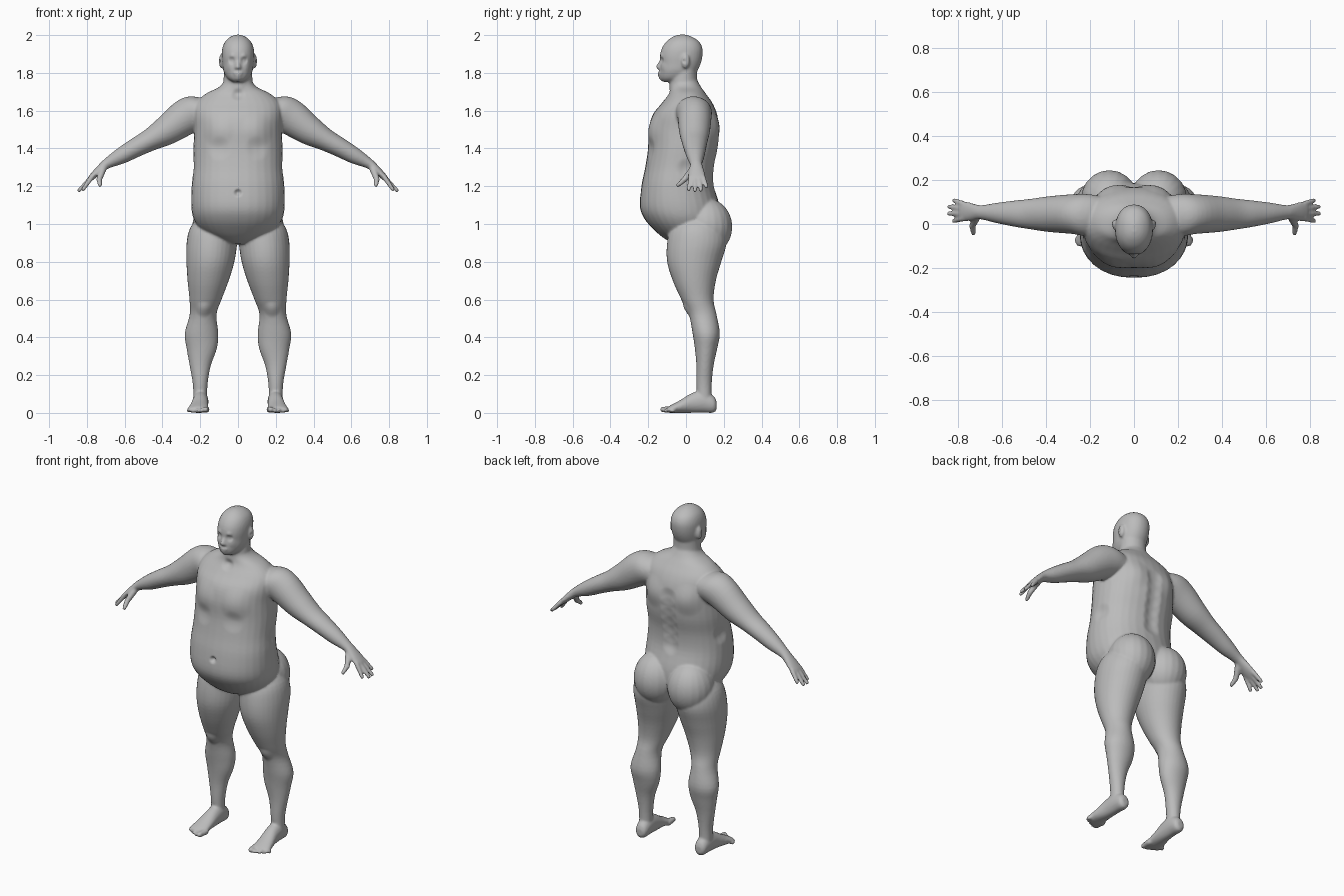
import bpy
import bmesh
from math import cos, sin, pi, copysign
from mathutils import Vector
from mathutils.kdtree import KDTree

X, Y, Z = Vector((1, 0, 0)), Vector((0, 1, 0)), Vector((0, 0, 1))

default_cube = bpy.data.objects.get("Cube")
if default_cube:
    bpy.data.objects.remove(default_cube, do_unlink=True)


def spline(rows, steps=4):
    """Catmull-Rom interpolation through rows of numbers."""
    rows = [Vector(r) for r in rows]
    result = []
    for i in range(len(rows) - 1):
        a, b, c = rows[max(i - 1, 0)], rows[i], rows[i + 1]
        d = rows[min(i + 2, len(rows) - 1)]
        for s in range(steps):
            t = s / steps
            result.append(b + (c - a) * (t / 2)
                          + (a * 2 - b * 5 + c * 4 - d) * (t * t / 2)
                          + (b * 3 - a - c * 3 + d) * (t ** 3 / 2))
    return result + [rows[-1]]


def loft(bm, rows, axis_a, axis_b, power=2.0, sides=32):
    """Closed tube through rows of (x, y, z, radius a, radius b)."""
    def rounded(value):
        return copysign(abs(value) ** (2 / power), value)

    rings = []
    for x, y, z, ra, rb in spline(rows):
        ra, rb = max(ra, 0.004), max(rb, 0.004)
        ring = []
        for k in range(sides):
            angle = 2 * pi * k / sides
            ring.append(bm.verts.new(Vector((x, y, z))
                                     + axis_a * ra * rounded(cos(angle))
                                     + axis_b * rb * rounded(sin(angle))))
        rings.append(ring)
    for low, high in zip(rings, rings[1:]):
        for k in range(sides):
            n = (k + 1) % sides
            bm.faces.new((low[k], low[n], high[n], high[k]))
    bm.faces.new(rings[0])
    bm.faces.new(rings[-1])


def upright(bm, rows, power=2.0):
    """Vertical tube through rows of (z, x, half width, front y, back y)."""
    loft(bm, [(x, (front + back) / 2, z, half, (back - front) / 2)
              for z, x, half, front, back in rows], X, Y, power)


def ellipsoid(bm, centre, radii):
    x, y, z = centre
    rx, ry, rz = radii
    angles = [pi * (i / 8 - .5) for i in range(9)]
    loft(bm, [(x, y, z + rz * sin(a), rx * cos(a), ry * cos(a))
              for a in angles], X, Y, sides=20)


def digit(bm, start, end, r0, r1):
    """Tapered finger, toe or ridge with rounded ends."""
    start, end = Vector(start), Vector(end)
    along = (end - start).normalized()
    across = along.orthogonal().normalized()
    bend = [pi * i / 8 for i in range(5)]
    rows = [(*(start - along * r0 * cos(a)), r0 * sin(a), r0 * sin(a))
            for a in bend]
    rows += [(*(end + along * r1 * cos(a)), r1 * sin(a), r1 * sin(a))
             for a in reversed(bend)]
    loft(bm, rows, across, along.cross(across), sides=16)


# Parts on the left side, mirrored below
bm = bmesh.new()

# Leg
upright(bm, [
    (1.05, .11, .09, -.02, .15), (.98, .125, .128, -.08, .2),
    (.9, .138, .134, -.1, .215), (.8, .146, .127, -.1, .187),
    (.7, .158, .109, -.07, .158), (.6, .172, .085, -.025, .146),
    (.52, .185, .071, .015, .162), (.42, .193, .089, .035, .179),
    (.34, .192, .08, .047, .165), (.25, .2, .056, .055, .146),
    (.15, .2, .039, .055, .136), (.05, .2, .036, .06, .135)])
# Buttock
ellipsoid(bm, (.112, .11, .985), (.13, .135, .15))
# Foot and toes
loft(bm, [
    (.197, .162, .04, .018, .02), (.197, .146, .045, .035, .044),
    (.198, .09, .06, .041, .059), (.2, .03, .052, .043, .052),
    (.206, -.03, .034, .049, .034), (.21, -.075, .022, .055, .022),
    (.212, -.098, .016, .05, .015)], X, Z)
for i in range(5):
    x = .168 + i * .023
    tip = -.122 + .003 * i * i
    r = .018 - .005 * min(i, 1) - .0005 * i
    digit(bm, (x, -.07, r), (x + .004, tip, r), r, r * .85)

# Arm down to the palm
loft(bm, [
    (.1, .04, 1.6, .07, .06), (.2, .04, 1.595, .095, .093),
    (.28, .045, 1.565, .09, .095), (.38, .045, 1.495, .082, .078),
    (.465, .045, 1.445, .07, .059), (.54, .047, 1.405, .06, .051),
    (.62, .05, 1.36, .047, .043), (.69, .053, 1.322, .033, .028),
    (.72, .055, 1.3, .035, .023), (.76, .057, 1.262, .044, .019),
    (.787, .058, 1.236, .041, .014)], Y, Vector((.5, 0, .87)))
# Fingers and thumb
for i, tip in enumerate([(.82, .014, 1.183), (.842, .047, 1.178),
                         (.84, .079, 1.18), (.818, .108, 1.198)]):
    digit(bm, (.775, .025 + .022 * i, 1.247), tip, .0135, .0105)
digit(bm, (.715, .035, 1.29), (.735, -.008, 1.235), .019, .015)
digit(bm, (.735, -.008, 1.235), (.731, -.042, 1.206), .015, .011)

# Ear
ellipsoid(bm, (.088, -.002, 1.862), (.013, .022, .037))

# Mirror to the right side
copy = bmesh.ops.duplicate(bm, geom=bm.verts[:] + bm.edges[:] + bm.faces[:])
for v in copy["geom"]:
    if isinstance(v, bmesh.types.BMVert):
        v.co.x = -v.co.x

# Trunk with overhanging belly
upright(bm, [
    (.895, 0, .05, -.06, .09), (.92, 0, .125, -.11, .14),
    (.96, 0, .19, -.16, .17), (1.02, 0, .232, -.215, .185),
    (1.09, 0, .247, -.244, .18), (1.2, 0, .245, -.236, .15),
    (1.3, 0, .236, -.216, .15), (1.4, 0, .236, -.201, .17),
    (1.5, 0, .232, -.198, .178), (1.58, 0, .235, -.175, .165),
    (1.64, 0, .225, -.128, .14), (1.69, 0, .17, -.092, .105),
    (1.725, 0, .1, -.085, .08), (1.76, 0, .07, -.08, .06)], 2.2)
# Neck
upright(bm, [
    (1.62, 0, .1, -.09, .1), (1.7, 0, .086, -.09, .08),
    (1.76, 0, .077, -.085, .06), (1.84, 0, .074, -.07, .06)])
# Head
upright(bm, [
    (1.752, 0, .03, -.122, -.01), (1.772, 0, .058, -.137, .035),
    (1.81, 0, .077, -.14, .06), (1.85, 0, .083, -.137, .078),
    (1.89, 0, .086, -.138, .087), (1.93, 0, .083, -.128, .087),
    (1.965, 0, .069, -.105, .07), (1.99, 0, .042, -.072, .034),
    (2.002, 0, .012, -.04, .0)], 2.15)
# Nose and lips
digit(bm, (0, -.128, 1.868), (0, -.146, 1.832), .009, .013)
ellipsoid(bm, (0, -.139, 1.827), (.021, .013, .01))
ellipsoid(bm, (0, -.137, 1.799), (.025, .013, .007))
ellipsoid(bm, (0, -.136, 1.788), (.022, .013, .007))

bmesh.ops.recalc_face_normals(bm, faces=bm.faces[:])
mesh = bpy.data.meshes.new("body_parts")
bm.to_mesh(mesh)
bm.free()
body = bpy.data.objects.new("body", mesh)
bpy.context.collection.objects.link(body)

# Fuse all parts into one soft skin
remesh = body.modifiers.new("fuse", "REMESH")
remesh.mode = "VOXEL"
remesh.voxel_size = 0.007
soften = body.modifiers.new("soften", "SMOOTH")
soften.factor = 0.5
soften.iterations = 4
depsgraph = bpy.context.evaluated_depsgraph_get()
skin = bpy.data.meshes.new_from_object(body.evaluated_get(depsgraph))
body.modifiers.clear()
body.data = skin
skin.name = "body"
bpy.data.meshes.remove(mesh)

# Sculpt strokes: centre, reach, push
strokes = [
    ((0, -.238, 1.165), .024, Y * .018),        # navel
    ((.032, -.128, 1.867), .025, Y * .011),     # eye socket
    ((.032, -.126, 1.866), .013, Y * -.005),    # eyeball
    ((.034, -.132, 1.889), .022, Y * -.005),    # brow
    ((.045, -.118, 1.835), .03, Y * -.004),     # cheek
    ((0, -.136, 1.77), .024, Y * -.006),        # chin
    ((.1, -.01, 1.862), .014, X * -.007),       # ear hollow
    ((.11, -.185, 1.5), .1, Y * -.01),          # chest
    ((.1, -.19, 1.4), .07, Y * .007),           # under chest
    ((0, -.1, 1.685), .04, Y * .012),           # throat
    ((.12, .16, 1.52), .1, Y * .012),           # shoulder blade
    ((.235, 0, 1.29), .06, X * -.01),           # waist fold
    ((.18, .005, .55), .05, Y * -.01),          # kneecap
]
strokes += [((0, .16, 1.22 + .06 * i), .06, Y * -.012) for i in range(6)]
tree = KDTree(len(skin.vertices))
for v in skin.vertices:
    tree.insert(v.co, v.index)
tree.balance()
for (x, y, z), reach, push in strokes:
    for side in ((1, -1) if x else (1,)):
        for co, index, dist in tree.find_range((x * side, y, z), reach):
            weight = (1 - (dist / reach) ** 2) ** 2
            skin.vertices[index].co += Vector(
                (push.x * side, push.y, push.z)) * weight
skin.polygons.foreach_set("use_smooth", [True] * len(skin.polygons))

# Single clay colour
clay = bpy.data.materials.new("clay_grey")
clay.use_nodes = True
colour = (.5, .5, .5, 1)
clay.diffuse_color = colour
clay.node_tree.nodes["Principled BSDF"].inputs["Base Color"].default_value = colour
skin.materials.clear()
skin.materials.append(clay)
